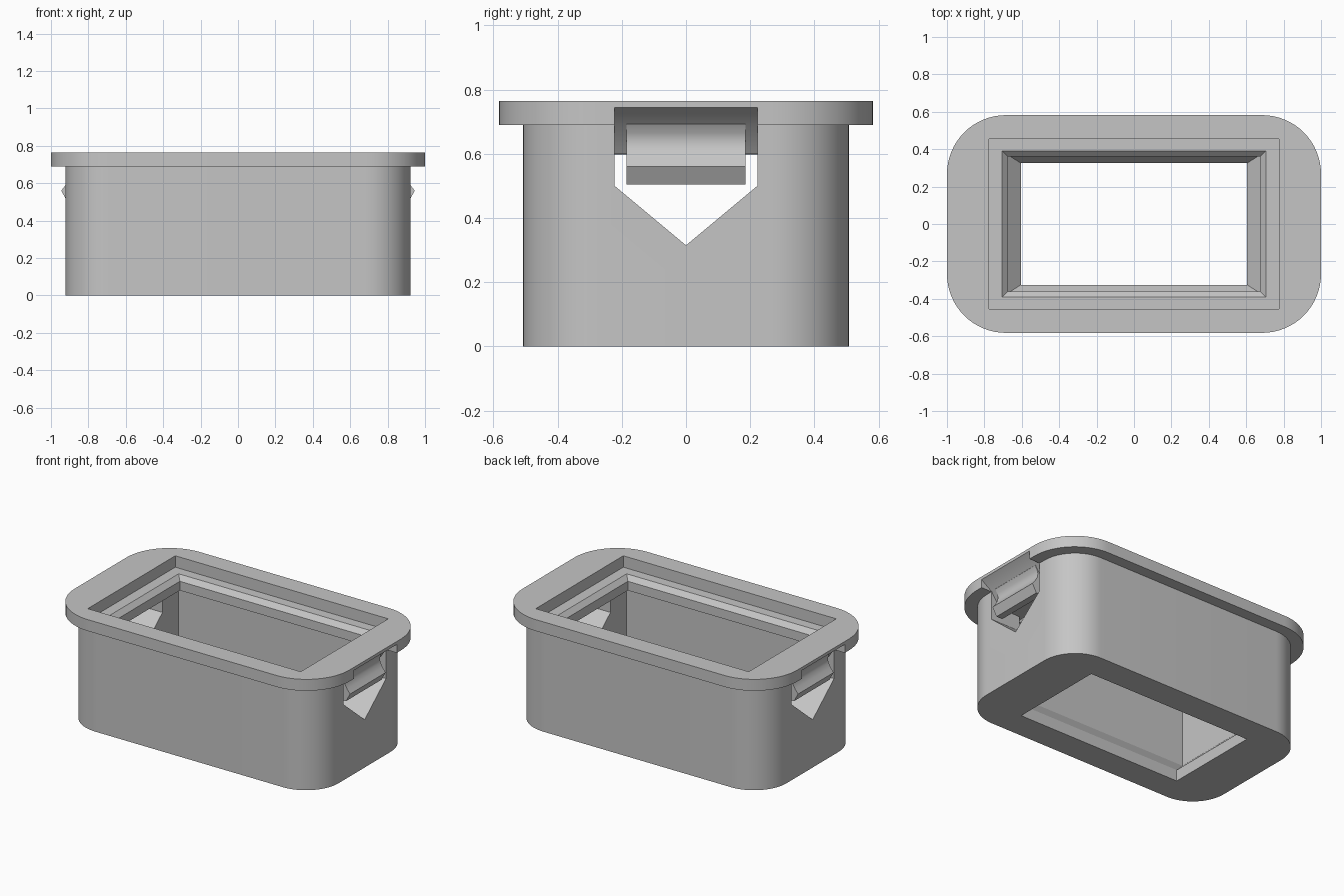
import bpy
import bmesh
from math import cos, sin, pi, radians

cube = bpy.data.objects.get("Cube")
if cube:
    bpy.data.objects.remove(cube, do_unlink=True)

grey = bpy.data.materials.new("light grey plastic")
grey.use_nodes = True
colour = (0.56, 0.56, 0.56, 1)
grey.diffuse_color = colour
grey.node_tree.nodes["Principled BSDF"].inputs["Base Color"].default_value = colour


def loft(name, loops):
    """Closed solid skinned through loops that share a vertex count."""
    bm = bmesh.new()
    rings = [[bm.verts.new(p) for p in loop] for loop in loops]
    n = len(rings[0])
    for a, b in zip(rings, rings[1:]):
        for i in range(n):
            j = (i + 1) % n
            bm.faces.new((a[i], a[j], b[j], b[i]))
    bm.faces.new(rings[0])
    bm.faces.new(rings[-1])
    bmesh.ops.recalc_face_normals(bm, faces=bm.faces[:])
    mesh = bpy.data.meshes.new(name)
    bm.to_mesh(mesh)
    bm.free()
    mesh.materials.append(grey)
    obj = bpy.data.objects.new(name, mesh)
    bpy.context.collection.objects.link(obj)
    return obj


def rounded_loop(hx, hy, r, z, steps=16):
    points = []
    for k, (sx, sy) in enumerate([(1, 1), (-1, 1), (-1, -1), (1, -1)]):
        for i in range(steps + 1):
            a = (k + i / steps) * pi / 2
            points.append((sx * (hx - r) + r * cos(a), sy * (hy - r) + r * sin(a), z))
    return points


def rect_loop(hx, hy, z):
    return [(hx, hy, z), (-hx, hy, z), (-hx, -hy, z), (hx, -hy, z)]


def select_only(obj):
    bpy.ops.object.select_all(action='DESELECT')
    obj.select_set(True)
    bpy.context.view_layer.objects.active = obj


def cut(target, cutter):
    cutter.hide_render = True
    mod = target.modifiers.new("cut", 'BOOLEAN')
    mod.operation = 'DIFFERENCE'
    mod.solver = 'EXACT'
    mod.object = cutter
    select_only(target)
    bpy.ops.object.modifier_apply(modifier=mod.name)
    bpy.data.objects.remove(cutter, do_unlink=True)


def smooth(obj):
    select_only(obj)
    bpy.ops.object.shade_smooth_by_angle(angle=radians(25))


# Outer shell: rounded body with a wider flange on top
housing = loft("housing", [
    rounded_loop(0.922, 0.507, 0.24, 0),
    rounded_loop(0.922, 0.507, 0.24, 0.69),
    rounded_loop(1.0, 0.582, 0.315, 0.69),
    rounded_loop(1.0, 0.582, 0.315, 0.765),
])

# Interior: bottom lip with chamfer, cavity, bevelled inner rim, stepped top recess
cut(housing, loft("cavity_cutter", [rect_loop(*p) for p in [
    (0.605, 0.325, -0.1), (0.605, 0.325, 0.075),
    (0.705, 0.39, 0.17), (0.705, 0.39, 0.60),
    (0.675, 0.36, 0.60), (0.675, 0.36, 0.66),
    (0.705, 0.39, 0.69), (0.775, 0.455, 0.69), (0.775, 0.455, 0.9),
]]))


# Pointed clip window with a sloping roof through each end wall
def window_loop(x, top):
    return [(x, -0.222, 0.5), (x, 0, 0.315), (x, 0.222, 0.5), (x, 0.222, top), (x, -0.222, top)]


roof = [(0.69, 0.598), (0.86, 0.60), (0.92, 0.69), (1.0, 0.745), (1.1, 0.75)]
for side in (1, -1):
    cut(housing, loft("window_cutter", [window_loop(side * x, top) for x, top in roof]))
smooth(housing)

# Spring clip hanging from the sloping roof in each window
clip_profile = [(0.921, 0.70), (0.924, 0.691), (0.909, 0.665), (0.903, 0.64), (0.908, 0.615),
                (0.923, 0.588), (0.945, 0.56), (0.915, 0.505), (0.87, 0.505), (0.865, 0.62),
                (0.90, 0.69)]
for side, label in ((1, "left"), (-1, "right")):
    clip = loft(label + "_clip", [[(side * x, y, z) for x, z in clip_profile]
                                  for y in (-0.185, 0.185)])
    smooth(clip)
